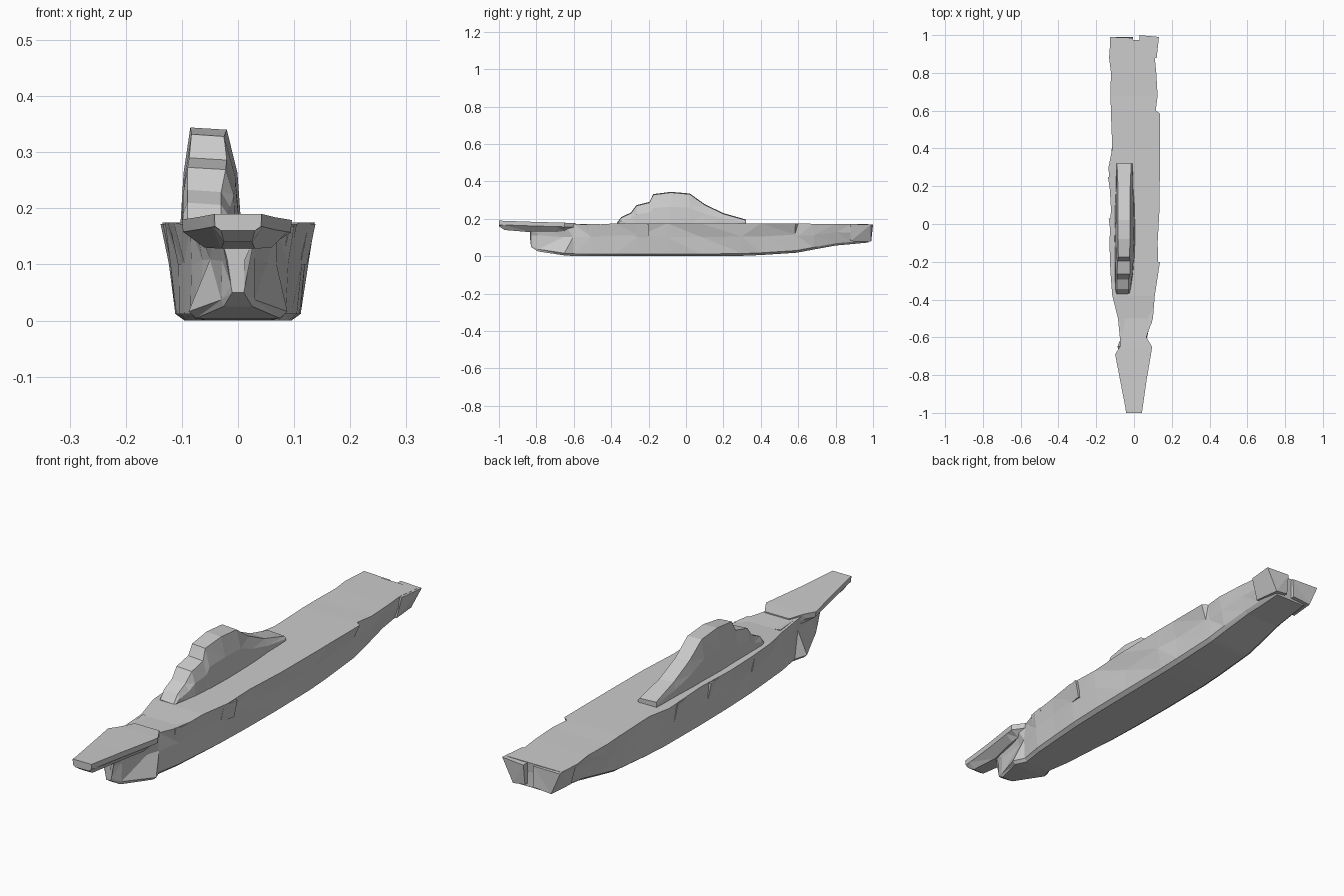
import bpy, bmesh, random
random.seed(4)


def loft(name, rings):
    """Skin a row of equal-length point rings and cap both ends."""
    bm = bmesh.new()
    rows = [[bm.verts.new(p) for p in r] for r in rings]
    n = len(rows[0])
    for a, b in zip(rows, rows[1:]):
        for i in range(n):
            j = (i + 1) % n
            bm.faces.new((a[i], a[j], b[j], b[i]))
    bm.faces.new(rows[0])
    bm.faces.new(rows[-1][::-1])
    bmesh.ops.triangulate(bm, faces=bm.faces[:])
    bmesh.ops.recalc_face_normals(bm, faces=bm.faces[:])
    me = bpy.data.meshes.new(name)
    bm.to_mesh(me)
    bm.free()
    ob = bpy.data.objects.new(name, me)
    bpy.context.collection.objects.link(ob)
    return ob


# Hull: y, deck left, deck right, waist half width, chine half width, keel z, deck z
stations = [
    (-0.83, -0.03, 0.03, 0.015, 0.012, 0.050, 0.150),
    (-0.79, -0.04, 0.04, 0.025, 0.030, 0.025, 0.165),
    (-0.65, -0.07, 0.07, 0.055, 0.088, 0.004, 0.172),
    (-0.60, -0.075, 0.065, 0.065, 0.068, 0.001, 0.172),
    (-0.50, -0.085, 0.10, 0.085, 0.085, 0.000, 0.168),
    (-0.38, -0.115, 0.11, 0.10, 0.095, 0.000, 0.175),
    (-0.25, -0.125, 0.13, 0.11, 0.105, 0.000, 0.175),
    (-0.10, -0.13, 0.125, 0.118, 0.11, 0.000, 0.175),
    (0.08, -0.122, 0.135, 0.12, 0.112, 0.000, 0.175),
    (0.30, -0.135, 0.137, 0.12, 0.112, 0.002, 0.175),
    (0.40, -0.115, 0.137, 0.118, 0.11, 0.006, 0.175),
    (0.585, -0.122, 0.137, 0.118, 0.105, 0.018, 0.175),
    (0.60, -0.122, 0.115, 0.115, 0.105, 0.020, 0.175),
    (0.68, -0.125, 0.125, 0.113, 0.10, 0.035, 0.173),
    (0.80, -0.122, 0.118, 0.108, 0.09, 0.057, 0.173),
    (0.88, -0.132, 0.11, 0.105, 0.085, 0.064, 0.172),
    (0.975, -0.125, 0.122, 0.105, 0.08, 0.073, 0.171),
]


def hull_ring(y, dl, dr, w, c, zb, zt):
    j = lambda: random.uniform(-0.006, 0.006)
    mid = zb + (zt - zb) * 0.6
    low = zb + 0.012
    return [(dl, y, zt), (0, y, zt), (dr, y, zt),
            (w + j(), y + j(), mid + j()), (c, y, low), (c * 0.85, y, zb),
            (-c * 0.85, y, zb), (-c, y, low), (-w + j(), y + j(), mid + j())]


loft("hull", [hull_ring(*s) for s in stations])

# Overhanging bow deck: y, left, right, underside half width, underside z, top z
bow = [
    (-1.0, -0.042, 0.042, 0.03, 0.160, 0.190),
    (-0.97, -0.046, 0.046, 0.025, 0.140, 0.189),
    (-0.83, -0.073, 0.066, 0.03, 0.128, 0.184),
    (-0.69, -0.100, 0.09, 0.06, 0.130, 0.180),
    (-0.65, -0.075, 0.096, 0.06, 0.135, 0.179),
    (-0.59, -0.05, 0.06, 0.04, 0.150, 0.176),
]
loft("bow_deck", [[(l, y, zt), (r, y, zt), (r * 0.98, y, zt - 0.022),
                   (u, y, zb), (-u, y, zb), (l * 0.98, y, zt - 0.022)]
                  for y, l, r, u, zb, zt in bow])

# Offset island: y, left base, right base, left top, right top, top z
island = [
    (-0.37, -0.09, -0.03, -0.09, -0.03, 0.178),
    (-0.345, -0.10, -0.02, -0.09, -0.03, 0.210),
    (-0.295, -0.10, -0.01, -0.09, -0.03, 0.233),
    (-0.265, -0.10, -0.005, -0.09, -0.022, 0.273),
    (-0.195, -0.10, 0.0, -0.087, -0.02, 0.290),
    (-0.175, -0.10, 0.003, -0.083, -0.025, 0.332),
    (-0.08, -0.103, 0.006, -0.085, -0.02, 0.344),
    (0.02, -0.10, 0.005, -0.085, -0.02, 0.335),
    (0.10, -0.10, 0.003, -0.085, -0.022, 0.278),
    (0.20, -0.095, -0.005, -0.085, -0.02, 0.230),
    (0.32, -0.09, -0.012, -0.09, -0.015, 0.196),
]


def island_ring(y, lb, rb, lt, rt, zt):
    z0 = 0.165
    mid = z0 + (zt - z0) * 0.55
    return [(lt, y, zt), (rt, y, zt - 0.004), ((rb + rt) / 2 + 0.006, y, mid),
            (rb, y, z0), (lb, y, z0), ((lb + lt) / 2 - 0.003, y, mid)]


loft("island", [island_ring(*s) for s in island])

# Flared stern corners either side of the transom notch
for name, x0, x1, tip in (("stern_left", -0.125, -0.005, -0.128),
                          ("stern_right", 0.12, 0.03, 0.132)):
    loft(name, [
        [(x0, 0.88, 0.171), (x1, 0.88, 0.171), (x1, 0.88, 0.08), (x0 * 0.8, 0.88, 0.08)],
        [(tip, 0.99, 0.170), (x1, 1.0 if x1 > 0 else 0.985, 0.168),
         (x1, 0.99, 0.085), (x0 * 0.7, 0.99, 0.078)],
    ])

# Jagged side galleries: y start, y end, side, outer x
for i, (ya, yb, s, x) in enumerate([(0.17, 0.25, -1, 0.138), (-0.06, 0.03, -1, 0.134),
                                    (-0.36, -0.27, -1, 0.122), (-0.53, -0.46, 1, 0.105),
                                    (-0.27, -0.2, 1, 0.138), (-0.62, -0.5, -1, 0.075)]):
    loft("gallery_%d" % i, [
        [(s * (x - 0.05), y, 0.165), (s * w, y, 0.172), (s * (w - 0.015), y, 0.10),
         (s * (x - 0.05), y, 0.10)] for y, w in ((ya, x - 0.012), (yb, x))])
